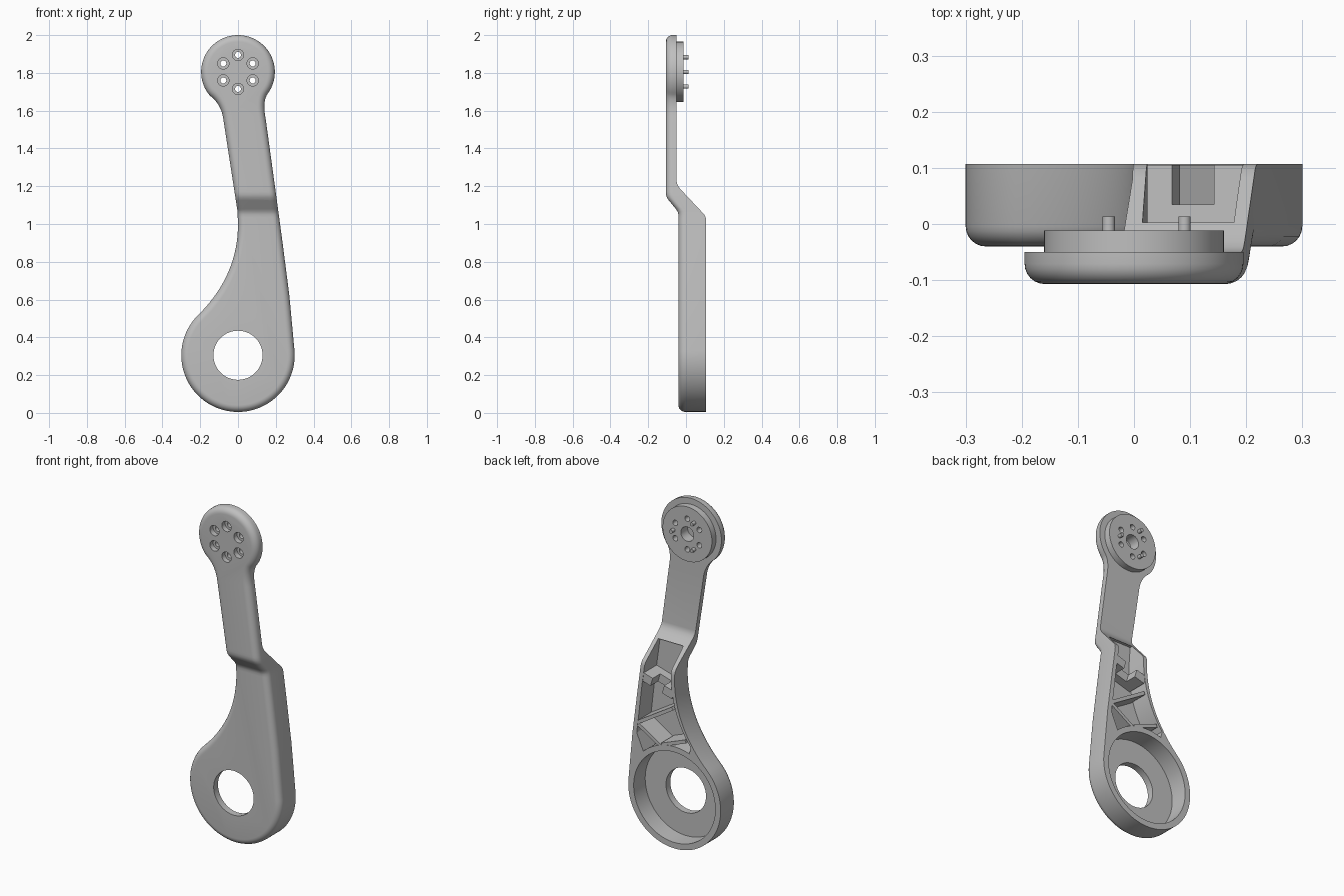
import bpy, bmesh
from math import sin, cos, radians, pi
from mathutils import Vector

cube = bpy.data.objects.get("Cube")
if cube:
    bpy.data.objects.remove(cube, do_unlink=True)

grey = bpy.data.materials.new("plain_grey")
grey.use_nodes = True
colour = (0.52, 0.52, 0.52, 1)
grey.diffuse_color = colour
grey.node_tree.nodes["Principled BSDF"].inputs["Base Color"].default_value = colour

HUB, HUB_R = (0, 0.305), 0.30
HEAD, HEAD_R = (0, 1.805), 0.195
BACK = 0.107


def arc(c, r, a, b, n):
    """Points in (x, z) from angle a to b, in degrees."""
    angles = [radians(a + (b - a) * i / n) for i in range(n + 1)]
    return [(c[0] + r * cos(t), c[1] + r * sin(t)) for t in angles]


def curve(p, q, r, n=12):
    """Quadratic curve from p to r, pulled towards q."""
    p, q, r = Vector(p), Vector(q), Vector(r)
    ts = [i / n for i in range(n + 1)]
    return [tuple(p * (1 - t) ** 2 + q * 2 * t * (1 - t) + r * t * t) for t in ts]


def circle(c, r, n=64):
    return arc(c, r, 0, 360, n)[:-1]


def polar(c, r, a):
    return (c[0] + r * cos(radians(a)), c[1] + r * sin(radians(a)))


def ramp(z, stops):
    """Piecewise linear value along z."""
    for (z0, v0), (z1, v1) in zip(stops, stops[1:]):
        if z <= z1:
            return v0 + (v1 - v0) * max(0, (z - z0) / (z1 - z0))
    return stops[-1][1]


def inset(pts, d):
    """Move a counter-clockwise outline inwards."""
    out = []
    for i, p in enumerate(pts):
        t = Vector(pts[(i + 1) % len(pts)]) - Vector(pts[i - 1])
        n = Vector((-t.y, t.x)).normalized()
        out.append((p[0] + n.x * d, p[1] + n.y * d))
    return out


def face_outward(bm):
    bmesh.ops.recalc_face_normals(bm, faces=bm.faces)
    if bm.calc_volume(signed=True) < 0:
        bmesh.ops.reverse_faces(bm, faces=bm.faces)


def loft(name, rings):
    """Solid from (outline, y) rings, front to back, with flat caps."""
    bm = bmesh.new()
    loops = [[bm.verts.new((x, y, z)) for x, z in pts] for pts, y in rings]
    for a, b in zip(loops, loops[1:]):
        for i in range(len(a)):
            j = (i + 1) % len(a)
            bm.faces.new((a[i], a[j], b[j], b[i]))
    bm.faces.new(loops[0][::-1])
    bm.faces.new(loops[-1])
    face_outward(bm)
    mesh = bpy.data.meshes.new(name)
    bm.to_mesh(mesh)
    bm.free()
    mesh.materials.append(grey)
    ob = bpy.data.objects.new(name, mesh)
    bpy.context.collection.objects.link(ob)
    return ob


def prism(name, pts, y0, y1):
    return loft(name, [(pts, y0), (pts, y1)])


def cut(ob, pts, y0, y1):
    """Subtract a prism, taking the first solver that leaves a solid."""
    tool = prism("cutter", pts, y0, y1)
    tool.hide_render = True
    mod = ob.modifiers.new("cut", "BOOLEAN")
    mod.operation, mod.object = "DIFFERENCE", tool
    for solver in ("EXACT", "MANIFOLD", "FLOAT"):
        mod.solver = solver
        bpy.context.view_layer.update()
        result = ob.evaluated_get(bpy.context.evaluated_depsgraph_get())
        if len(result.data.polygons) > len(ob.data.polygons) // 2:
            bpy.context.view_layer.objects.active = ob
            bpy.ops.object.modifier_apply(modifier=mod.name)
            break
    else:
        ob.modifiers.remove(mod)
    bpy.data.objects.remove(tool, do_unlink=True)


def rib(name, p, q, t, y0, y1):
    """Straight wall between two (x, z) points."""
    p, q = Vector(p), Vector(q)
    d = (q - p).normalized()
    n = Vector((-d.y, d.x)) * t / 2
    return prism(name, [tuple(v) for v in (p - n, q - n, q + n, p + n)], y0, y1)


# Arm outline, counter-clockwise from the hub
outline = arc(HUB, HUB_R, 135, 365, 72)
outline += [(0.272, 0.62), (0.236, 0.9), (0.205, 1.13)]
outline += curve((0.146, 1.56), (0.13, 1.645), (0.154, 1.685))
outline += arc(HEAD, HEAD_R, -34, 214, 60)
outline += curve((-0.149, 1.68), (-0.095, 1.64), (-0.08, 1.57))
outline += [(-0.003, 1.07)]
outline += curve((0, 1.0), (0, 0.73), (-0.205, 0.524), 20)[:-1]

# Rounded front edge, then straight sides
R = 0.036
rings = []
for i in range(7):
    a = pi / 2 * i / 6
    rings.append((inset(outline, R * (1 - sin(a))), R * (1 - cos(a))))
rings.append((outline, 0.5))
arm = loft("arm", rings)

# Bend the plate: slice it across and shift front and back
front_stops = [(1.05, -0.04), (1.065, -0.044), (1.08, -0.054), (1.125, -0.091),
               (1.14, -0.101), (1.155, -0.106), (1.17, -0.107)]
back_stops = [(1.02, BACK), (1.035, 0.104), (1.05, 0.097), (1.185, -0.03),
              (1.2, -0.041), (1.215, -0.048), (1.23, -0.05)]
bm = bmesh.new()
bm.from_mesh(arm.data)
for z in sorted({stop[0] for stop in front_stops + back_stops}):
    bmesh.ops.bisect_plane(bm, geom=bm.verts[:] + bm.edges[:] + bm.faces[:],
                           dist=0.00001, plane_co=(0, 0, z), plane_no=(0, 0, 1))
for v in bm.verts:
    if v.co.y > 0.4:
        v.co.y = ramp(v.co.z, back_stops)
    else:
        v.co.y += ramp(v.co.z, front_stops)
face_outward(bm)
bm.to_mesh(arm.data)
bm.free()

# Hub recess and bore
cut(arm, circle(HUB, 0.265, 96), 0.0, 0.3)
cut(arm, circle(HUB, 0.13), -0.3, 0.3)

# Arm pocket, from the hub wall up the right side and down the left
FLOOR = -0.014
pocket = arc(HUB, 0.297, 109, 47, 16)
pocket += [(0.245, 0.62), (0.212, 0.9), (0.183, 1.11), (0.178, 1.15), (0.015, 1.15)]
pocket += curve((0.024, 1.02), (0.022, 0.79), (-0.105, 0.625), 12)
cut(arm, pocket, FLOOR, 0.3)

# Mounting boss behind the head
boss = prism("mounting_boss", circle(HEAD, 0.16, 80), -0.055, -0.012)
for ob in (boss, arm):
    cut(ob, circle(HEAD, 0.042, 40), -0.075, 0.1)
    for k in range(6):
        spot = polar(HEAD, 0.09, 90 + 60 * k)
        cut(ob, circle(spot, 0.016, 20), -0.3, 0.3)
        if ob is arm:
            cut(ob, circle(spot, 0.03, 28), -0.3, -0.077)
parts = [arm, boss]

# Locating pins
for k in range(3):
    spot = polar(HEAD, 0.09, 120 * k)
    parts.append(prism("locating_pin", circle(spot, 0.011, 20), -0.03, 0.013))

# Truss ribs in the pocket
TOP = BACK - 0.002
LOW = FLOOR - 0.005
parts += [rib("upper_rib", (0.25, 0.675), (0.015, 0.82), 0.02, LOW, TOP),
          rib("diagonal_rib", (0.245, 0.675), (0.085, 0.575), 0.02, LOW, TOP),
          rib("lower_rib", (0.085, 0.59), (-0.07, 0.65), 0.02, LOW, TOP)]

# Notched cross wall
a, b = Vector((0.215, 0.96)), Vector((0.012, 0.9))
parts += [rib("cross_wall", a, b, 0.05, LOW, 0.035),
          rib("cross_wall_left", a, a.lerp(b, 0.32), 0.05, 0.03, TOP),
          rib("cross_wall_right", a.lerp(b, 0.69), b, 0.05, 0.03, TOP)]

# Smooth curved faces, keep edges sharp
bpy.ops.object.select_all(action="DESELECT")
for ob in parts:
    ob.select_set(True)
bpy.context.view_layer.objects.active = arm
bpy.ops.object.shade_smooth_by_angle(angle=radians(30))
